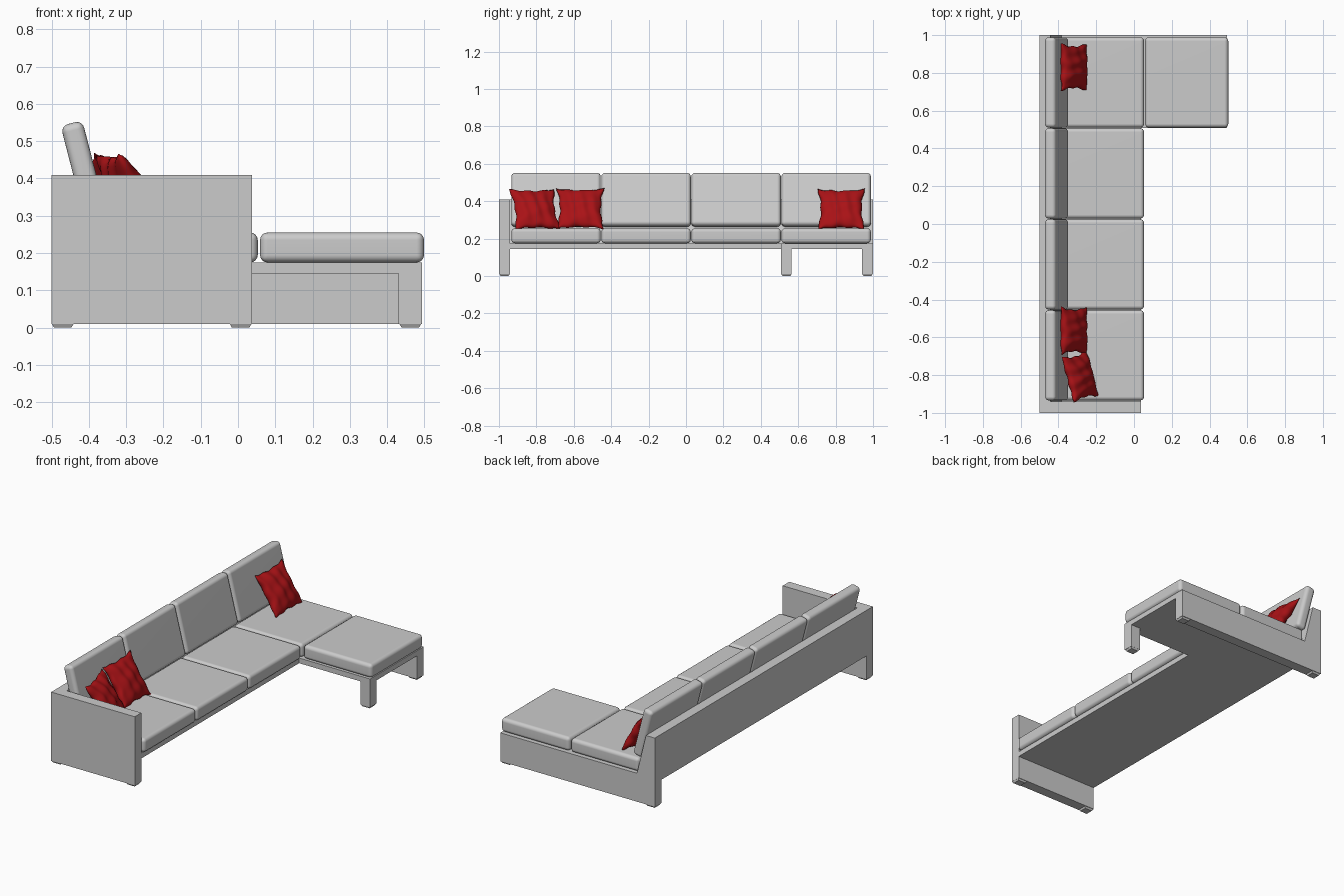
import bpy, bmesh, math, random
from mathutils import Vector, Matrix

if "Cube" in bpy.data.objects:
    bpy.data.objects.remove(bpy.data.objects["Cube"])

def material(name, rgb):
    m = bpy.data.materials.new(name)
    m.diffuse_color = (*rgb, 1)
    m.use_nodes = True
    m.node_tree.nodes["Principled BSDF"].inputs["Base Color"].default_value = m.diffuse_color
    return m

GREY = material("grey fabric", (0.6, 0.6, 0.6))
RED = material("red fabric", (0.4, 0.006, 0.008))

def finish(name, bm, mat):
    bmesh.ops.recalc_face_normals(bm, faces=bm.faces)
    me = bpy.data.meshes.new(name)
    bm.to_mesh(me)
    bm.free()
    me.materials.append(mat)
    ob = bpy.data.objects.new(name, me)
    bpy.context.collection.objects.link(ob)
    return ob

def prism(name, points, axis, lo, hi):
    """Extrude an (x, z) profile along y, or an (x, y) outline along z."""
    bm = bmesh.new()
    def at(p, d):
        return (p[0], d, p[1]) if axis == 'y' else (p[0], p[1], d)
    a = [bm.verts.new(at(p, lo)) for p in points]
    b = [bm.verts.new(at(p, hi)) for p in points]
    bm.faces.new(a)
    bm.faces.new(b[::-1])
    n = len(points)
    for i in range(n):
        j = (i + 1) % n
        bm.faces.new((a[i], b[i], b[j], a[j]))
    return finish(name, bm, GREY)

def box(name, x0, x1, y0, y1, z0, z1):
    return prism(name, [(x0, y0), (x1, y0), (x1, y1), (x0, y1)], 'z', z0, z1)

def cushion(name, center, size, tilt=0):
    """Box with rounded edges, leaned about the y axis."""
    bm = bmesh.new()
    bmesh.ops.create_cube(bm, size=1, matrix=Matrix.Diagonal((*size, 1)))
    bmesh.ops.bevel(bm, geom=bm.edges[:], offset=0.02, segments=4,
                    profile=0.5, affect='EDGES')
    for f in bm.faces:
        f.smooth = True
    bm.transform(Matrix.Translation(center) @ Matrix.Rotation(tilt, 4, 'Y'))
    ob = finish(name, bm, GREY)
    mod = ob.modifiers.new("flat faces", 'WEIGHTED_NORMAL')
    mod.keep_sharp = True

def pillow(name, center, turn, seed):
    """Square throw pillow with pinched sides, pointed corners and creases."""
    rnd = random.Random(seed)
    ph = [rnd.uniform(0, 6.28) for _ in range(4)]
    n, half = 28, 0.127
    bm = bmesh.new()
    grids = []
    for side in (1, -1):
        g = {}
        for i in range(n + 1):
            for j in range(n + 1):
                u, v = 2 * i / n - 1, 2 * j / n - 1
                rim = max(0, (1 - u * u) * (1 - v * v))
                y = half * u * (1 - 0.14 * (1 - v * v)) + 0.003 * math.sin(9 * v + ph[0]) * u
                z = half * v * (1 - 0.10 * (1 - u * u)) + 0.003 * math.sin(9 * u + ph[1]) * v
                crease = math.sin(11 * u + 2 * v + ph[2]) + 0.6 * math.sin(8 * v - 3 * u + ph[3])
                x = side * (0.042 * rim ** 0.5 + 0.0035 * crease * rim ** 0.3)
                g[i, j] = bm.verts.new((x, y, z))
        grids.append(g)
        for i in range(n):
            for j in range(n):
                f = bm.faces.new((g[i, j], g[i + 1, j], g[i + 1, j + 1], g[i, j + 1]))
                f.smooth = True
    bmesh.ops.remove_doubles(bm, verts=bm.verts[:], dist=0.0002)
    bm.transform(Matrix.Translation(center) @ Matrix.Rotation(turn, 4, 'Z')
                 @ Matrix.Rotation(-math.radians(32), 4, 'Y'))
    finish(name, bm, RED)

# Frame: tall arm, side panel that rises into the back, sloped back, L-shaped base
box("arm_panel", -0.5, 0.037, -1, -0.94, 0.01, 0.41)
prism("side_panel", [(-0.5, 0.01), (0.493, 0.01), (0.493, 0.175), (-0.385, 0.175),
                     (-0.443, 0.41), (-0.5, 0.41)], 'y', 0.94, 1)
prism("back_panel", [(-0.5, 0.145), (-0.385, 0.145), (-0.385, 0.175),
                     (-0.443, 0.41), (-0.5, 0.41)], 'y', -0.94, 0.94)
prism("seat_base", [(-0.385, -0.94), (0.037, -0.94), (0.037, 0.508), (0.493, 0.508),
                    (0.493, 0.94), (-0.385, 0.94)], 'z', 0.145, 0.175)
box("chaise_leg", 0.43, 0.493, 0.508, 0.565, 0.01, 0.145)

# Foot pads, tapered towards the floor
for k, (x, y) in enumerate([(-0.47, -0.97), (0.007, -0.97), (-0.47, 0.97),
                            (0.462, 0.97), (0.462, 0.537)]):
    pad = box(f"foot_pad_{k + 1}", x - 0.029, x + 0.029, y - 0.027, y + 0.027, 0, 0.01)
    for vert in pad.data.vertices:
        if vert.co.z < 0.005:
            vert.co.x = x + (vert.co.x - x) * 0.8
            vert.co.y = y + (vert.co.y - y) * 0.8

# Seat and back cushions in four bays, plus the chaise cushion
for k in range(4):
    y = -0.695 + 0.4815 * k
    cushion(f"seat_cushion_{k + 1}", Vector((-0.167, y, 0.215)), (0.44, 0.478, 0.08))
    cushion(f"back_cushion_{k + 1}", Vector((-0.41, y, 0.407)), (0.06, 0.478, 0.292),
            -math.radians(14.5))
cushion("chaise_cushion", Vector((0.279, 0.7495, 0.215)), (0.44, 0.478, 0.08))

# Throw pillows
pillow("pillow_right", Vector((-0.318, 0.83, 0.357)), 0, 1)
pillow("pillow_left_inner", Vector((-0.318, -0.565, 0.36)), 0, 2)
pillow("pillow_left_outer", Vector((-0.285, -0.808, 0.357)), math.radians(15), 3)
